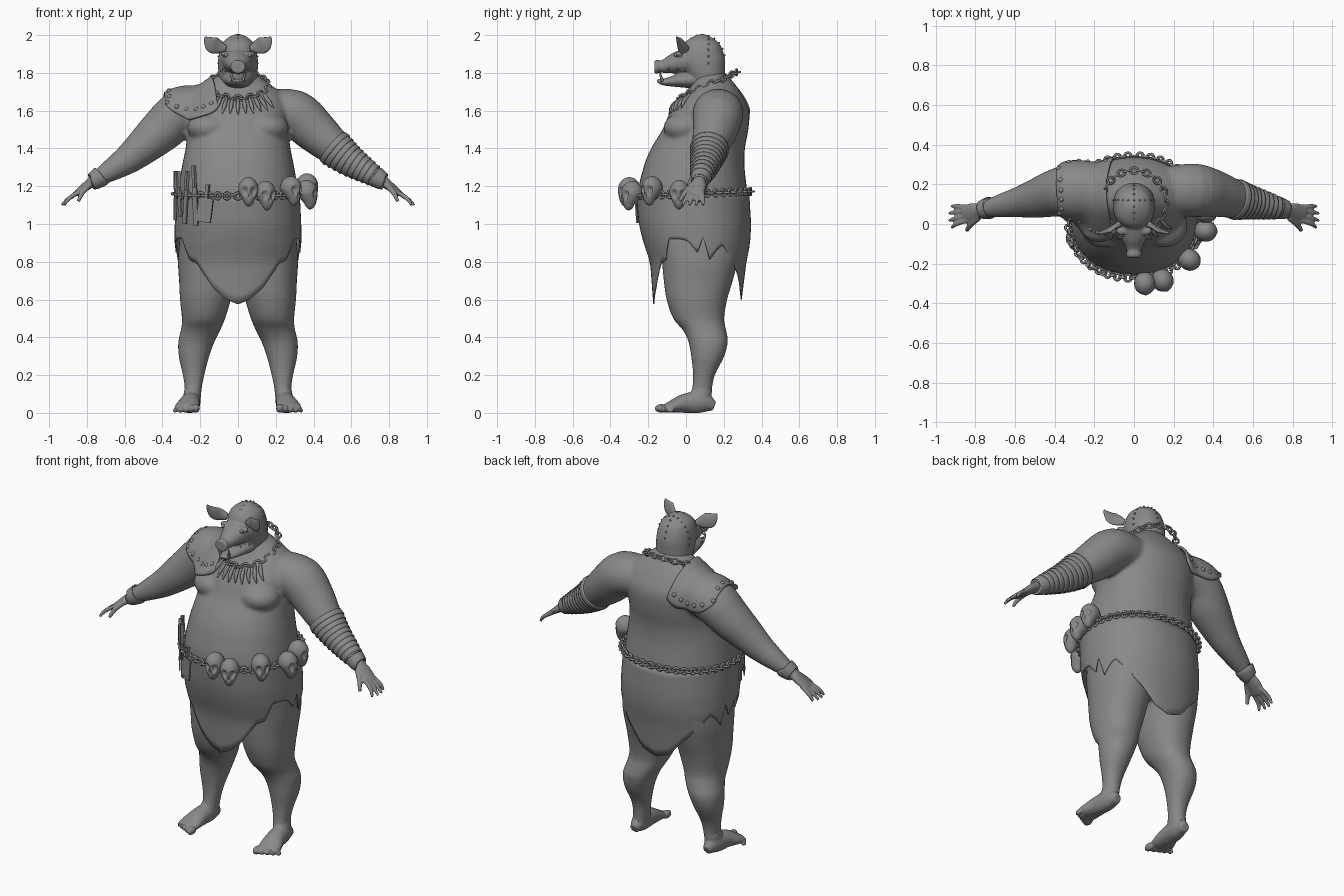
import bpy, bmesh
from math import sin, cos, pi, radians, copysign
from mathutils import Vector, Matrix

if "Cube" in bpy.data.objects:
    bpy.data.objects.remove(bpy.data.objects["Cube"], do_unlink=True)

grey = bpy.data.materials.new("plain grey")
grey.use_nodes = True
grey.diffuse_color = (0.25, 0.25, 0.25, 1)
grey.node_tree.nodes["Principled BSDF"].inputs["Base Color"].default_value = grey.diffuse_color


def make(name, bm, smooth=True, voxel=0, blend=6):
    """Turn a bmesh into an object, optionally fusing its volumes."""
    bmesh.ops.recalc_face_normals(bm, faces=bm.faces)
    mesh = bpy.data.meshes.new(name)
    bm.to_mesh(mesh)
    bm.free()
    for p in mesh.polygons:
        p.use_smooth = smooth
    mesh.materials.append(grey)
    ob = bpy.data.objects.new(name, mesh)
    bpy.context.collection.objects.link(ob)
    if voxel:
        m = ob.modifiers.new("fuse", 'REMESH')
        m.mode, m.voxel_size, m.use_smooth_shade = 'VOXEL', voxel, True
        m = ob.modifiers.new("relax", 'SMOOTH')
        m.factor, m.iterations = 0.5, blend
    return ob


def dense(rows, k=4):
    """Catmull-Rom resampling of tuples."""
    out = []
    for i in range(len(rows) - 1):
        a, b, c, d = rows[max(i - 1, 0)], rows[i], rows[i + 1], rows[min(i + 2, len(rows) - 1)]
        for j in range(k):
            t = j / k
            out.append(tuple(q + t * ((r - p) + t * ((2 * p - 5 * q + 4 * r - s) + t * (3 * (q - r) + s - p))) / 2
                             for p, q, r, s in zip(a, b, c, d)))
    return out + [rows[-1]]


def lookup(rows, key):
    """Linear interpolation on the first column."""
    for a, b in zip(rows, rows[1:]):
        if key <= b[0]:
            t = max(0, (key - a[0]) / (b[0] - a[0]))
            return [p + (q - p) * t for p, q in zip(a, b)][1:]
    return rows[-1][1:]


def loft(bm, rings, closed=False):
    vs = [[bm.verts.new(p) for p in r] for r in rings]
    n = len(vs[0])
    for a, b in zip(vs, vs[1:] + vs[:1] if closed else vs[1:]):
        for i in range(n):
            bm.faces.new((a[i], a[(i + 1) % n], b[(i + 1) % n], b[i]))
    if not closed:
        bm.faces.new(vs[0])
        bm.faces.new(vs[-1])


def outline(a, x0, x1, y0, y1, z, p=0.92):
    """Point on a squarish oval; angle 0 is the front, turning to +x."""
    s, c = sin(a), cos(a)
    return Vector(((x0 + x1) / 2 + (x1 - x0) / 2 * copysign(abs(s) ** p, s),
                   (y0 + y1) / 2 - (y1 - y0) / 2 * copysign(abs(c) ** p, c), z))


def stack(bm, rows, side=1, n=40):
    loft(bm, [[outline(2 * pi * i / n, x0 * side, x1 * side, y0, y1, z) for i in range(n)]
              for z, x0, x1, y0, y1 in dense(rows)])


def tube(bm, rows, side=1, ref=(0, 0, 1), n=16, k=4):
    rows = dense(rows, k)
    pts = [Vector((r[0] * side, r[1], r[2])) for r in rows]
    rings = []
    for i, (p, r) in enumerate(zip(pts, rows)):
        t = (pts[min(i + 1, len(pts) - 1)] - pts[max(i - 1, 0)]).normalized()
        u = t.cross(Vector(ref)).normalized()
        v = u.cross(t)
        rings.append([p + u * r[3] * cos(2 * pi * j / n) + v * r[4] * sin(2 * pi * j / n) for j in range(n)])
    loft(bm, rings)


def ball(bm, c, r, sub=3):
    r = r if isinstance(r, tuple) else (r, r, r)
    return bmesh.ops.create_icosphere(bm, subdivisions=sub, radius=1,
                                      matrix=Matrix.Translation(c) @ Matrix.Diagonal((*r, 1)))["verts"]


def chain(bm, point, count, wide, thick):
    """Interlocking links round a closed curve point(angle)."""
    for i in range(count):
        a = 2 * pi * i / count
        c, d = point(a), point(a + pi / count) - point(a - pi / count)
        half, t = d.length * 0.62, d.normalized()
        flat = t.cross(Vector((0, 0, 1))).normalized()
        n = flat if i % 2 else flat.cross(t)
        b = t.cross(n)
        rings = []
        for j in range(12):
            q = 2 * pi * j / 12
            out = t * cos(q) + n * sin(q)
            p = c + t * cos(q) * half + n * sin(q) * wide
            rings.append([p + (out * cos(w * pi / 3) + b * sin(w * pi / 3)) * thick for w in range(6)])
        loft(bm, rings, True)


# Body: torso, legs and arms fused together
arm = [(.16, .17, 1.6, .12, .11), (.30, .17, 1.585, .135, .125), (.40, .155, 1.50, .12, .118),
       (.49, .13, 1.42, .10, .10), (.58, .11, 1.345, .078, .08), (.68, .09, 1.28, .058, .058),
       (.77, .07, 1.225, .036, .036)]
torso = [(.76, .26, -.09, .25), (.9, .305, -.17, .30), (1.0, .318, -.22, .32), (1.15, .32, -.255, .325),
         (1.3, .298, -.225, .31), (1.4, .278, -.185, .312), (1.5, .268, -.125, .33), (1.6, .27, -.08, .335),
         (1.68, .24, -.01, .30), (1.74, .17, .03, .26), (1.8, .085, .05, .21)]
leg = [(.92, .02, .31, -.15, .29), (.8, .012, .318, -.128, .272), (.7, .022, .312, -.118, .248),
       (.6, .038, .307, -.103, .218), (.5, .068, .297, -.068, .202), (.44, .093, .302, -.018, .212),
       (.38, .123, .316, .012, .222), (.3, .152, .314, .027, .203), (.2, .178, .292, .037, .153),
       (.12, .193, .282, .03, .138), (.04, .2, .29, 0, .14)]
bm = bmesh.new()
stack(bm, [(z, -w, w, a, b) for z, w, a, b in torso])
for s in (1, -1):
    stack(bm, leg, s)
    tube(bm, arm, s, n=24)
    ball(bm, (s * .15, -.01, 1.51), (.12, .11, .08))
    ball(bm, (s * .245, -.055, 1.5), .012, 2)
body = make("body", bm, voxel=.011)

# Hands, feet, wrist cuffs
for s, side in ((1, "left"), (-1, "right")):
    bm = bmesh.new()
    tube(bm, [(.74, .075, 1.243, .036, .034), (.77, .07, 1.225, .034, .03), (.81, .06, 1.195, .047, .023),
              (.86, .05, 1.158, .042, .015)], s)
    for k in (-1.5, -.5, .5, 1.5):
        tip = .94 - .014 * abs(k)
        tube(bm, [(.84, .052 + k * .022, 1.17, .013, .013), (.895, .045 + k * .03, 1.135, .012, .012),
                  (tip, .035 + k * .036, 1.1, .008, .008)], s, n=10)
    tube(bm, [(.785, .035, 1.21, .02, .017), (.825, -.005, 1.165, .015, .014), (.845, -.035, 1.12, .01, .009)], s, n=10)
    make(side + "_hand", bm, voxel=.006, blend=3)

    bm = bmesh.new()
    tube(bm, [(.245, .15, .035, .025, .025), (.247, .09, .055, .047, .055), (.255, 0, .052, .055, .052),
              (.268, -.07, .035, .066, .034), (.275, -.115, .024, .06, .02)], s)
    tube(bm, [(.24, .09, .13, .042, .05), (.25, .06, .06, .045, .06), (.26, -.02, .03, .04, .03)], s, ref=(0, 1, 0))
    for i in range(5):
        r = .024 - .003 * i
        ball(bm, (s * (.222 + .028 * i), -.13 + .012 * i, r), (r * .85, r * 1.5, r))
    make(side + "_foot", bm, voxel=.006, blend=3)

    bm = bmesh.new()
    tube(bm, [(.725, .082, 1.254, .052, .052), (.73, .081, 1.25, .056, .056), (.765, .072, 1.227, .048, .048),
              (.77, .071, 1.224, .042, .042)], s, n=20)
    make(side + "_wrist_cuff", bm)

# Overlapping bandage turns on the left forearm
bm = bmesh.new()
turns = [r for r in dense(arm, 8) if .5 < r[0] < .72]
for a, b in zip(turns[::2], turns[2::2]):
    tube(bm, [(*a[:3], a[3] + .004, a[4] + .004), (*b[:3], b[3] + .012, b[4] + .012)], n=24, k=3)
make("forearm_bandage", bm)

# Pig-like head
bm = bmesh.new()
stack(bm, [(z, -w, w, a, b) for z, w, a, b in [
    (1.70, .085, .05, .2), (1.76, .1, .02, .205), (1.82, .105, -.01, .207), (1.88, .104, -.03, .205),
    (1.95, .088, -.015, .18), (1.985, .055, .025, .14), (2.005, .015, .07, .1)]])
tube(bm, [(0, .02, 1.865, .09, .075), (0, -.06, 1.85, .067, .056), (0, -.11, 1.836, .045, .038),
          (0, -.145, 1.832, .035, .031), (0, -.15, 1.832, .042, .038), (0, -.168, 1.832, .038, .034)])
tube(bm, [(0, .06, 1.765, .085, .05), (0, -.05, 1.757, .06, .032), (0, -.12, 1.752, .037, .018),
          (0, -.152, 1.762, .02, .01)])
for s in (1, -1):
    ball(bm, (s * .062, -.035, 1.9), (.03, .022, .015))
make("head", bm, voxel=.007, blend=4)
for s, side in ((1, "left"), (-1, "right")):
    bm = bmesh.new()
    tube(bm, [(.07, 0, 1.93, .018, .018), (.10, -.015, 1.937, .036, .012), (.135, -.035, 1.95, .044, .01),
              (.163, -.045, 1.975, .022, .006), (.173, -.05, 1.992, .003, .003)], s, ref=(0, 1, 0))
    make(side + "_ear", bm)

# Eyes, tusks and stitches
bm = bmesh.new()
for s in (1, -1):
    ball(bm, (s * .062, -.052, 1.895), .012, 2)
    tube(bm, [(.026, -.125, 1.755, .009, .009), (.034, -.135, 1.79, .006, .006), (.03, -.138, 1.81, .001, .001)], s, n=8)
make("eyes_and_tusks", bm)
bm = bmesh.new()
for i in range(13):
    a = radians(-96 + 16 * i)
    ball(bm, (.105 * sin(a), .12, 1.865 + .132 * cos(a)), .006, 1)
    if 3 < i < 12:
        ball(bm, (0, .088 + .118 * sin(a), 1.87 + .132 * cos(a)), .006, 1)
for s in (1, -1):
    for i in range(4):
        ball(bm, (s * (.09 - .012 * i), -.02 - .024 * i, 1.81 + .01 * (i % 2)), .007, 1)
make("stitches", bm)

# Loincloth with a ragged hem, pointed at front and back
hem = [(0, .575), (10, .6), (23, .66), (40, .79), (50, .81), (61, .92), (75, .92), (82, .91), (90, .85), (96, .93),
       (102, .81), (110, .86), (117, .89), (134, .8), (150, .72), (165, .63), (180, .6)]
drape = [(.56, .30, -.172, .29), (.8, .325, -.19, .32), (.9, .335, -.225, .34), (1.0, .335, -.25, .345),
         (1.16, .327, -.264, .335)]
bm = bmesh.new()
cols, steps = 180, 12
grid = []
for i in range(cols):
    low = lookup(hem, abs(360 * i / cols - 360 * (i > cols / 2)))[0]
    col = []
    for j in range(steps + 1):
        z = 1.16 + (low - 1.16) * j / steps
        w, y0, y1 = lookup(drape, z)
        col.append(bm.verts.new(outline(2 * pi * i / cols, -w, w, y0, y1, z)))
    grid.append(col)
for a, b in zip(grid, grid[1:] + grid[:1]):
    for j in range(steps):
        bm.faces.new((a[j], b[j], b[j + 1], a[j + 1]))
make("loincloth", bm).modifiers.new("cloth", 'SOLIDIFY').thickness = .006


# Belt chain and necklace with hanging teeth
def belt(a):
    return outline(a, -.333, .333, -.273, .343, 1.16 - .012 * cos(a))


def collar(a):
    return Vector((.158 * sin(a), .118 - .152 * cos(a), 1.735 - .07 * cos(a)))


bm = bmesh.new()
chain(bm, belt, 84, .017, .007)
make("belt_chain", bm)
bm = bmesh.new()
chain(bm, collar, 30, .016, .006)
make("neck_chain", bm)
bm = bmesh.new()
for i in range(-5, 6):
    p = collar(radians(11 * i))
    reach = .085 - .005 * (i % 2)
    q = p + Vector((.012 * i, -.055, -reach))
    m = (p + q) / 2 + Vector((0, -.012, 0))
    tube(bm, [(*p, .006, .006), (*m, .011, .011), (*q, .003, .003)], ref=(0, 1, 0), n=8)
make("tooth_necklace", bm)

# Skulls on the belt: pinched jaw, sunken eyes and nose
for k, (x, y, z, turn) in enumerate([(.055, -.3, 1.18, 5), (.145, -.285, 1.16, 25), (.28, -.18, 1.185, 50),
                                     (.362, -.035, 1.165, 85), (.365, .06, 1.2, 100)]):
    bm = bmesh.new()
    ball(bm, (0, 0, 0), 1, 4)
    for v in bm.verts:
        c = v.co.copy()
        dent = max(1 - (Vector((abs(c.x) - .42, c.z + .05)).length / .3) ** 4, 0)
        dent = max(dent, 1 - (Vector((c.x * 1.6, c.z + .42)).length / .2) ** 2) if c.y < 0 else 0
        jaw = min(max(-c.z * 1.6, 0), 1)
        v.co = (c.x * (.054 - .016 * jaw), c.y * (.06 - .02 * jaw) - .02 * jaw + .022 * dent,
                c.z * (.068 if c.z > 0 else .088))
    bm.transform(Matrix.Translation((x, y, z)) @ Matrix.Rotation(radians(turn), 4, 'Z'))
    make("belt_skull_%d" % (k + 1), bm)

# Knives and a cleaver tucked behind the belt: angle, height, length, width, tilt
for k, (deg, z, size, wide, tilt) in enumerate([(-75, 1.15, .26, .03, 4), (-64, 1.16, .24, .035, -6),
                                                (-52, 1.14, .28, .03, 5), (-40, 1.15, .32, .03, -3),
                                                (-28, 1.11, .2, .085, 8)]):
    bm = bmesh.new()
    for dz, w, length, deep in ((-.18, wide, .64, .008), (.32, .018, .36, .018)):
        bmesh.ops.create_cube(bm, size=1, matrix=Matrix.Translation((0, 0, dz * size))
                              @ Matrix.Diagonal((w, deep, length * size, 1)))
    p = belt(radians(deg))
    bm.transform(Matrix.Translation((p.x * 1.03, p.y * 1.03, z)) @ Matrix.Rotation(radians(deg), 4, 'Z')
                 @ Matrix.Rotation(radians(tilt), 4, 'Y'))
    make("belt_blade_%d" % (k + 1), bm, False)

# Leather pauldron wrapped over the right shoulder, with studs on its rim
ctrl = [[(-.1, -.07, 1.61), (-.13, .12, 1.77), (-.1, .34, 1.6)],
        [(-.24, -.07, 1.55), (-.25, .15, 1.76), (-.24, .36, 1.53)],
        [(-.385, .05, 1.63), (-.39, .16, 1.69), (-.385, .28, 1.62)]]


def weights(t):
    return (1 - t) * (1 - 2 * t), 4 * t * (1 - t), t * (2 * t - 1)


bm = bmesh.new()
N = 24
vs = [[bm.verts.new(sum((Vector(ctrl[a][b]) * weights(i / N)[a] * weights(j / N)[b]
                         for a in range(3) for b in range(3)), Vector())) for j in range(N + 1)] for i in range(N + 1)]
for i in range(N):
    for j in range(N):
        bm.faces.new((vs[i][j], vs[i + 1][j], vs[i + 1][j + 1], vs[i][j + 1]))
pauldron = make("pauldron", bm)
wrap = pauldron.modifiers.new("wrap", 'SHRINKWRAP')
wrap.target, wrap.offset, wrap.wrap_mode = body, .014, 'ABOVE_SURFACE'
pauldron.modifiers.new("relax", 'SMOOTH').iterations = 3
bpy.context.view_layer.update()
shell = pauldron.evaluated_get(bpy.context.evaluated_depsgraph_get()).data
rim = [(i, j) for i in range(3, N, 4) for j in (2, N - 2)] + [(N - 2, j) for j in range(5, N - 3, 4)]
spots = [shell.vertices[i * (N + 1) + j].co.copy() for i, j in rim]
thick = pauldron.modifiers.new("leather", 'SOLIDIFY')
thick.thickness, thick.offset = .012, 0
bm = bmesh.new()
for p in spots:
    ball(bm, p, .014, 2)
make("pauldron_studs", bm)
